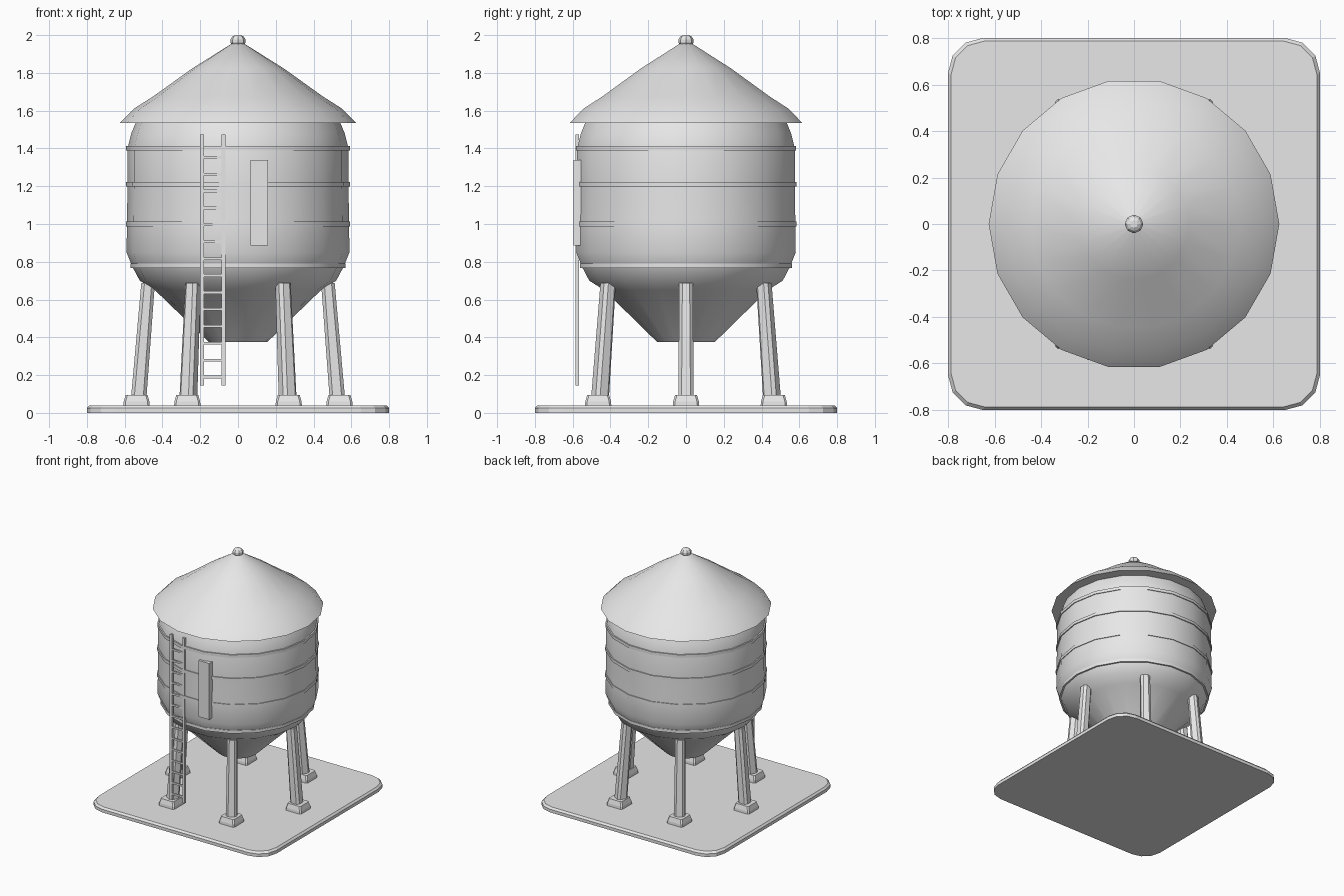
import bpy, bmesh, math
from mathutils import Vector, Matrix

cube = bpy.data.objects.get("Cube")
if cube:
    bpy.data.objects.remove(cube, do_unlink=True)

grey = bpy.data.materials.new("light_grey")
grey.use_nodes = True
COLOUR = (0.8, 0.8, 0.8, 1)
grey.diffuse_color = COLOUR
grey.node_tree.nodes["Principled BSDF"].inputs["Base Color"].default_value = COLOUR


def finish(name, bm, smooth=False):
    bmesh.ops.recalc_face_normals(bm, faces=bm.faces)
    mesh = bpy.data.meshes.new(name)
    bm.to_mesh(mesh)
    bm.free()
    mesh.materials.append(grey)
    obj = bpy.data.objects.new(name, mesh)
    bpy.context.collection.objects.link(obj)
    if smooth:
        bpy.ops.object.select_all(action='DESELECT')
        obj.select_set(True)
        bpy.context.view_layer.objects.active = obj
        bpy.ops.object.shade_smooth_by_angle(angle=math.radians(35))
    return obj


def loft(name, rings, smooth=False, closed=False):
    """Skin matching rings; cap the ends, or join last ring to first."""
    bm = bmesh.new()
    loops = [[bm.verts.new(p) for p in ring] for ring in rings]
    pairs = list(zip(loops, loops[1:]))
    if closed:
        pairs.append((loops[-1], loops[0]))
    else:
        bm.faces.new(loops[0])
        bm.faces.new(loops[-1])
    n = len(loops[0])
    for a, b in pairs:
        for i in range(n):
            j = (i + 1) % n
            bm.faces.new((a[i], a[j], b[j], b[i]))
    return finish(name, bm, smooth)


def circle(r, z, sides=18):
    return [Vector((r * math.cos(math.tau * i / sides),
                    r * math.sin(math.tau * i / sides), z)) for i in range(sides)]


def lathe(name, profile, sides=18, smooth=True, closed=False):
    return loft(name, [circle(r, z, sides) for r, z in profile], smooth, closed)


def box(name, lo, hi):
    lo, hi = Vector(lo), Vector(hi)
    bm = bmesh.new()
    bmesh.ops.create_cube(bm, size=1, matrix=Matrix.Translation((lo + hi) / 2)
                          @ Matrix.Diagonal((*(hi - lo), 1)))
    return finish(name, bm)


def rounded_square(half, radius, z, segments):
    pts = []
    for q in range(4):
        mid = math.pi / 4 + q * math.pi / 2
        c = (half - radius) * math.sqrt(2)
        for s in range(segments + 1):
            a = q * math.pi / 2 + s * math.pi / 2 / segments
            pts.append(Vector((c * math.cos(mid) + radius * math.cos(a),
                               c * math.sin(mid) + radius * math.sin(a), z)))
    return pts


# Ground slab with rounded corners
loft("base_slab", [rounded_square(0.8, 0.15, 0, 3),
                   rounded_square(0.8, 0.15, 0.025, 3),
                   rounded_square(0.787, 0.145, 0.04, 3)])

# Tank body with hopper bottom
lathe("tank", [(0.155, 0.375), (0.44, 0.65), (0.52, 0.70), (0.56, 0.775),
               (0.59, 0.85), (0.588, 1.0), (0.585, 1.2), (0.585, 1.40),
               (0.565, 1.48), (0.54, 1.54)])

# Hoops around the tank
for name, r, z in (("lower_hoop", 0.57, 0.78), ("middle_hoop", 0.594, 1.0),
                   ("upper_hoop", 0.593, 1.21), ("top_hoop", 0.592, 1.4)):
    lathe(name, [(r - 0.03, z - 0.012), (r, z - 0.012),
                 (r, z + 0.012), (r - 0.03, z + 0.012)], closed=True)

# Roof with flared eaves, and the finial on top
lathe("roof", [(0.625, 1.535), (0.552, 1.61), (0.45, 1.675),
               (0.24, 1.825), (0.025, 1.96)])
lathe("finial", [(0.03, 1.945), (0.04, 1.96), (0.04, 1.977),
                 (0.03, 1.992), (0.016, 2.0)], sides=8, smooth=False)

# Six splayed legs on square footings
for i in range(6):
    turn = Matrix.Rotation(i * math.pi / 3, 4, 'Z')
    rings = []
    for r, z, half in ((0.528, 0.05, 0.041), (0.476, 0.687, 0.036)):
        rings.append([turn @ (p + Vector((r, 0, 0)))
                      for p in rounded_square(half, 0.017, z, 1)])
    loft(f"leg_{i + 1}", rings)
    foot = turn @ Vector((0.537, 0, 0))
    loft(f"footing_{i + 1}", [[p + foot for p in rounded_square(h, 0.01, z, 1)]
                              for h, z in ((0.07, 0.035), (0.068, 0.06), (0.058, 0.095))])

# Ladder up the front
for side, x in (("right", -0.19), ("left", -0.077)):
    box(f"ladder_rail_{side}", (x - 0.01, -0.584, 0.145), (x + 0.01, -0.566, 1.475))
for i in range(14):
    z = 0.19 + i * 0.0895
    box(f"ladder_rung_{i + 1}", (-0.185, -0.581, z - 0.007), (-0.08, -0.569, z + 0.007))

# Upright gauge panel beside the ladder
box("gauge_panel", (0.065, -0.595, 0.885), (0.16, -0.55, 1.338))
